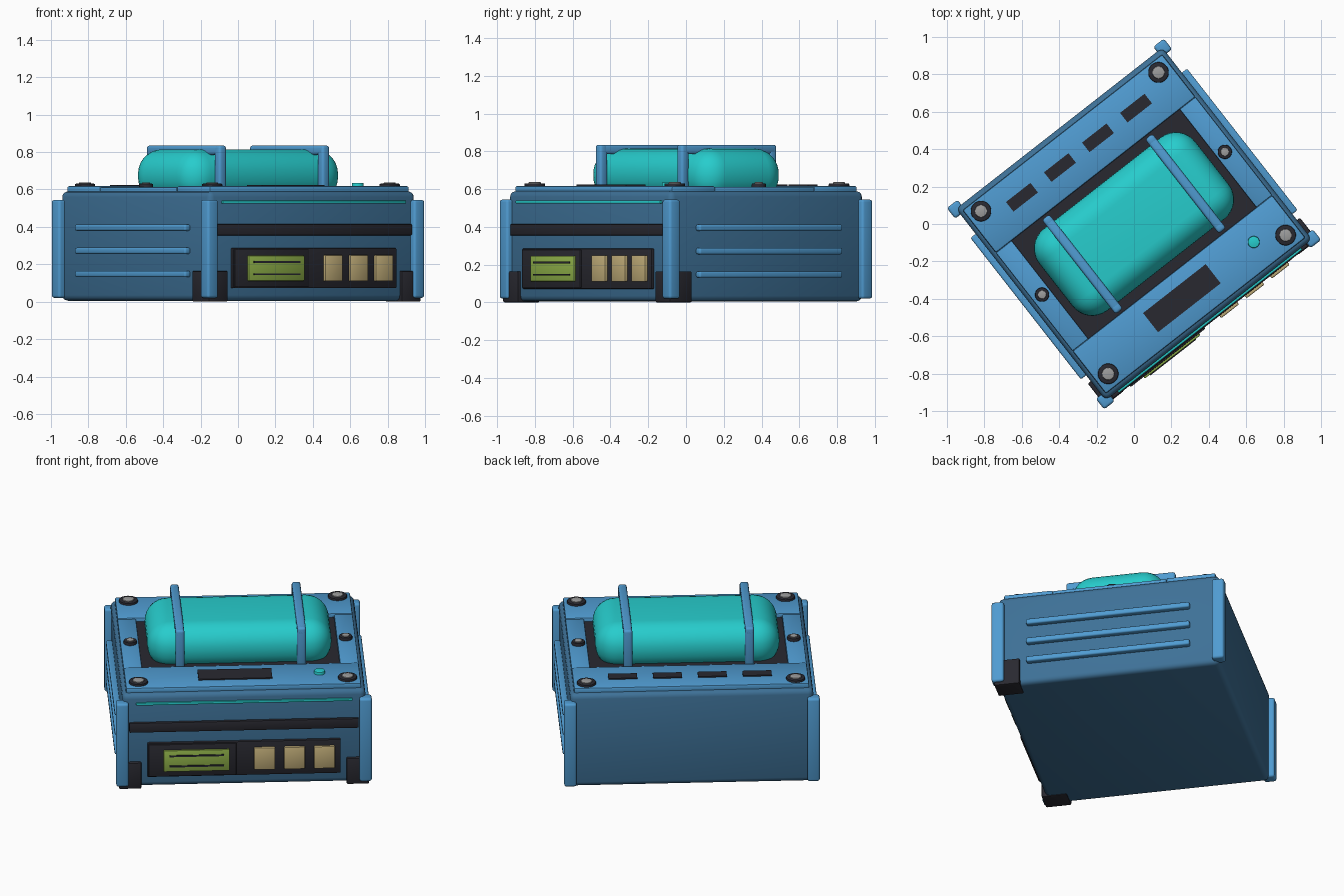
import bpy, bmesh, math
from mathutils import Matrix, Vector

if "Cube" in bpy.data.objects:
    bpy.data.objects.remove(bpy.data.objects["Cube"])

TURN = math.radians(38)  # whole unit is turned about z


def material(name, rgb):
    m = bpy.data.materials.new(name)
    m.diffuse_color = (*rgb, 1)
    m.use_nodes = True
    m.node_tree.nodes["Principled BSDF"].inputs["Base Color"].default_value = m.diffuse_color
    return m


BODY = material("body blue", (0.048, 0.165, 0.31))
TRIM = material("trim blue", (0.08, 0.33, 0.64))
CYAN = material("cyan", (0.02, 0.61, 0.61))
DARK = material("dark grey", (0.022, 0.022, 0.03))
GREEN = material("screen green", (0.29, 0.46, 0.07))
TAN = material("key tan", (0.56, 0.44, 0.20))
STEEL = material("steel", (0.34, 0.34, 0.34))


def finish(name, bm, mat, smooth=True):
    me = bpy.data.meshes.new(name)
    bm.to_mesh(me)
    bm.free()
    me.materials.append(mat)
    ob = bpy.data.objects.new(name, me)
    bpy.context.collection.objects.link(ob)
    ob.rotation_euler.z = TURN
    if smooth:
        bpy.ops.object.select_all(action='DESELECT')
        ob.select_set(True)
        bpy.context.view_layer.objects.active = ob
        bpy.ops.object.shade_smooth_by_angle(angle=math.radians(35))
    return ob


def box(name, xs, ys, zs, mat, bevel=0.0, seg=2):
    lo, hi = zip(xs, ys, zs)
    lo, hi = Vector(lo), Vector(hi)
    bm = bmesh.new()
    bmesh.ops.create_cube(bm, size=1, matrix=Matrix.Translation((lo + hi) / 2)
                          @ Matrix.Diagonal((*(hi - lo), 1)))
    if bevel:
        bmesh.ops.bevel(bm, geom=bm.edges[:], offset=bevel, segments=seg,
                        profile=0.5, affect='EDGES')
    return finish(name, bm, mat, bevel > 0)


def disc(name, x, y, z0, z1, r, mat, bevel=0.006):
    bm = bmesh.new()
    bmesh.ops.create_cone(bm, cap_ends=True, segments=24, radius1=r, radius2=r, depth=z1 - z0,
                          matrix=Matrix.Translation((x, y, (z0 + z1) / 2)))
    rim = [e for e in bm.edges if all(v.co.z > (z0 + z1) / 2 for v in e.verts)]
    bmesh.ops.bevel(bm, geom=rim, offset=bevel, segments=2, profile=0.5, affect='EDGES')
    return finish(name, bm, mat)


# Main case, corner posts and front feet
box("case", (-.70, .70), (-.65, .65), (.005, .59), BODY, .03, 3)
for sx in (-1, 1):
    for sy in (-1, 1):
        box("corner_post", (sx*.70 - .036, sx*.70 + .036), (sy*.647 - .036, sy*.647 + .036),
            (.02, .545), TRIM, .014, 3)
    box("front_foot", (sx*.655 - .065, sx*.655 + .065), (-.67, -.52), (0, .165), DARK, .008)
    # Side rails
    for z in (.148, .272, .396):
        box("side_rail", (sx*.715 - .02, sx*.715 + .02), (-.48, .48), (z - .017, z + .017),
            TRIM, .01, 3)

# Top frame around the recess
box("recess_floor", (-.575, .575), (-.34, .34), (.57, .594), DARK)
box("front_top_plate", (-.677, .677), (-.622, -.333), (.572, .618), TRIM, .01)
box("back_top_plate", (-.677, .677), (.333, .622), (.572, .618), TRIM, .01)
for sx in (-1, 1):
    box("side_top_plate", sorted((sx*.57, sx*.677)), (-.333, .333), (.572, .612), TRIM, .006)

# Tank and the two hoops over it
box("tank", (-.53, .53), (-.277, .277), (.535, .815), CYAN, .132, 8)
for x in (-.35, .35):
    for sy in (-1, 1):
        box("hoop_leg", (x - .025, x + .025), sorted((sy*.27, sy*.32)), (.58, .835), TRIM, .014, 3)
    box("hoop_bar", (x - .025, x + .025), (-.32, .32), (.785, .835), TRIM, .014, 3)

# Bolts
for x, y, r in ((-.602, -.546, .055), (.602, -.546, .055), (-.602, .558, .055),
                (.602, .558, .055), (-.62, .005, .038), (.62, .005, .038)):
    disc("bolt_washer", x, y, .60, .631, r, DARK)
    disc("bolt_head", x, y, .61, .637, r * .6, STEEL, .004)

# Top details: label plate, indicator and back slots
box("label_plate", (-.255, .17), (-.535, -.405), (.617, .625), DARK)
disc("indicator", .445, -.47, .61, .636, .032, CYAN)
for i in range(4):
    x = -.384 + i * .258
    box("back_slot", (x - .083, x + .083), (.449, .514), (.617, .625), DARK)

# Front details: light strip, band, control panel
box("light_strip", (-.62, .625), (-.662, -.64), (.524, .54), CYAN, .004)
box("front_band", (-.66, .66), (-.667, -.64), (.355, .415), DARK, .004)
box("control_panel", (-.556, .556), (-.668, -.64), (.072, .286), DARK, .006)
box("screen_bezel", (-.55, -.045), (-.676, -.66), (.078, .28), DARK, .004)
box("screen", (-.463, -.085), (-.687, -.66), (.112, .246), GREEN, .004)
for z in (.147, .212):
    box("screen_line", (-.43, -.118), (-.692, -.684), (z - .005, z + .005), DARK)
for x in (.118, .290, .462):
    box("key", (x - .06, x + .06), (-.684, -.66), (.11, .25), TAN, .006)
